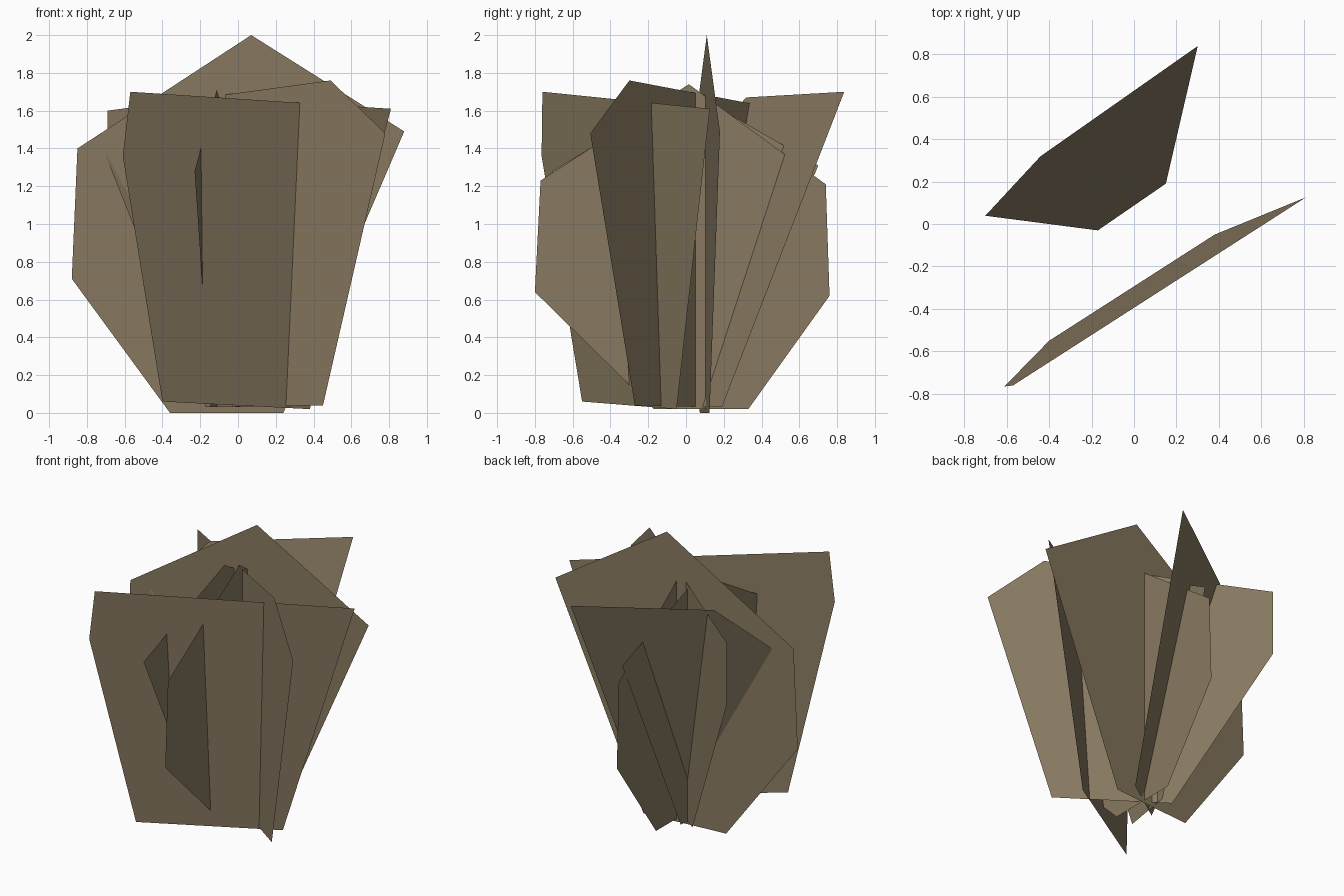
import bpy
from mathutils import Vector

if "Cube" in bpy.data.objects:
    bpy.data.objects.remove(bpy.data.objects["Cube"])

# One flat dry-brown colour
brown = bpy.data.materials.new("dry_brown")
brown.diffuse_color = (0.25, 0.195, 0.12, 1)
brown.use_nodes = True
brown.node_tree.nodes["Principled BSDF"].inputs["Base Color"].default_value = brown.diffuse_color


def card(name, outline, place):
    """Single flat leaf card: place() maps each outline point into space."""
    mesh = bpy.data.meshes.new(name)
    pts = [Vector(place(*p)) for p in outline]
    mesh.from_pydata(pts, [], [list(range(len(pts)))])
    mesh.materials.append(brown)
    bpy.context.collection.objects.link(bpy.data.objects.new(name, mesh))


# Upright cards: side outline plus the line they stand on
card("wide_card",
     [(-.36, 0), (.24, 0), (.88, 1.49), (.07, 2.0), (-.85, 1.40), (-.88, .71)],
     lambda x, z: (x, .104 + .086 * x, z))

card("side_card",
     [(-.17, .02), (.33, .02), (.76, .62), (.74, 1.21), (.015, 1.74),
      (-.77, 1.23), (-.80, .64)],
     lambda y, z: (0, y, z))

card("narrow_side_card",
     [(-.19, .03), (.18, .03), (.70, 1.31), (.01, 1.71), (-.71, 1.28)],
     lambda y, z: (-.114 + .163 * y, y, z))

card("diagonal_card",
     [(-.17, .03), (.45, .04), (.78, 1.48), (.49, 1.76), (-.69, 1.60), (-.69, 1.15)],
     lambda x, z: (x, .05 - .714 * x, z))


# Leaning cards: depth follows the tilted plane of each card
card("front_card",
     [(-.40, .06), (.38, .02), (.81, 1.61), (-.57, 1.70), (-.61, 1.36)],
     lambda x, z: (x, -.55 + .638 * (x + .40) - .062 * (z - .06), z))

card("back_leaning_card",
     [(-.17, .03), (.15, .03), (.30, 1.70), (-.44, 1.67), (-.70, 1.36)],
     lambda x, z: (x, -.03 + .688 * (x + .17) + .326 * (z - .03), z))
